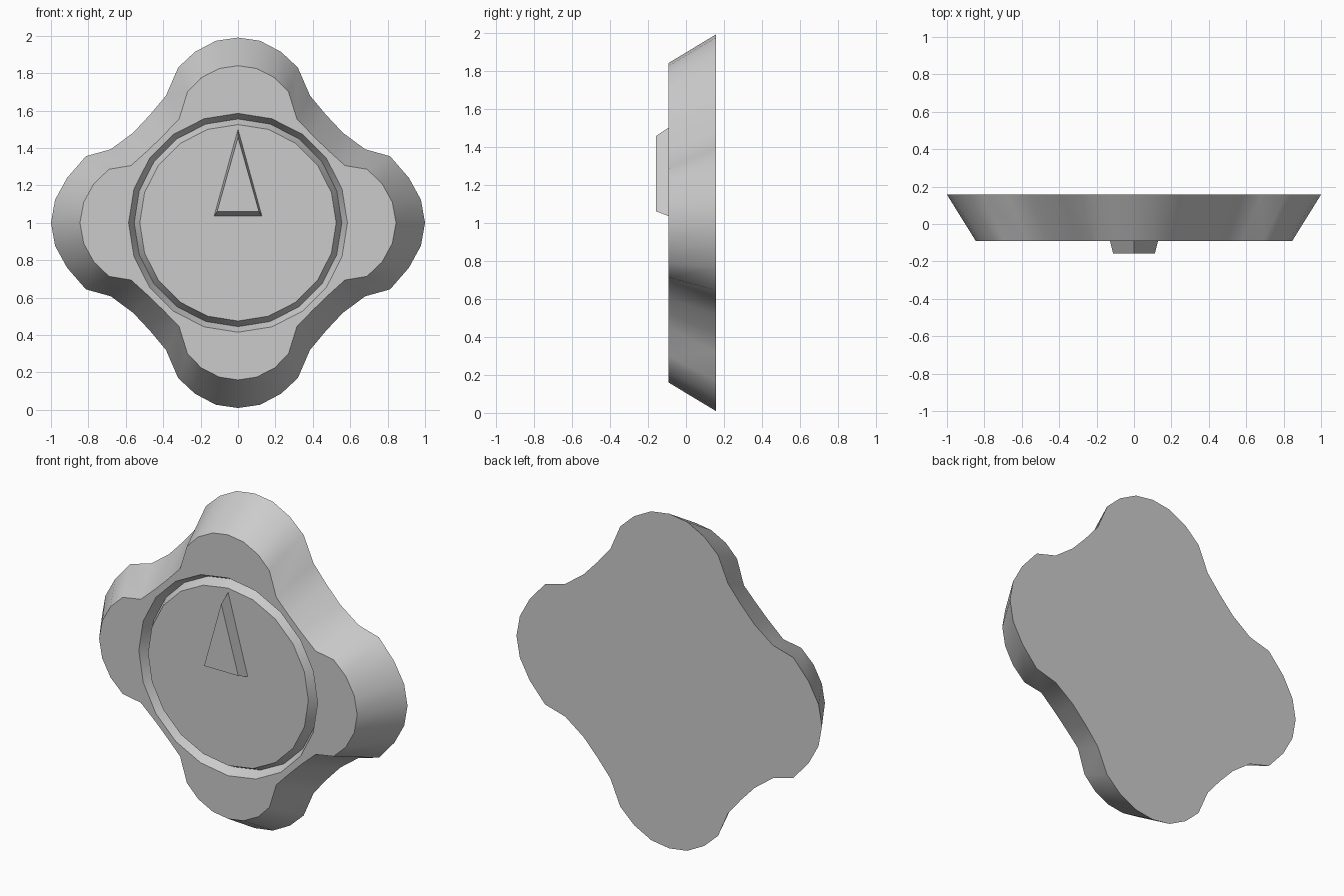
import bpy, bmesh, math

if "Cube" in bpy.data.objects:
    bpy.data.objects.remove(bpy.data.objects["Cube"])

BACK, FRONT, TIP, GROOVE = 0.157, -0.092, -0.157, -0.035
CZ = 1.0  # height of the knob centre

grey = bpy.data.materials.new("grey")
grey.diffuse_color = (0.6, 0.6, 0.6, 1)
grey.use_nodes = True
grey.node_tree.nodes["Principled BSDF"].inputs["Base Color"].default_value = grey.diffuse_color


def mirrored(quarter):
    """Mirror a quarter outline (top to right) into a full closed loop."""
    right = quarter + [(x, -z) for x, z in quarter[-2::-1]]
    return right + [(-x, z) for x, z in right[-2:0:-1]]


def circle(r, n=20):
    return [(r * math.sin(2 * math.pi * i / n), r * math.cos(2 * math.pi * i / n)) for i in range(n)]


def add_loop(bm, pts, y):
    return [bm.verts.new((x, y, z + CZ)) for x, z in pts]


def bridge(bm, a, b):
    for i in range(len(a)):
        j = (i + 1) % len(a)
        bm.faces.new((a[i], a[j], b[j], b[i]))


def finish(bm, name, angle):
    bmesh.ops.recalc_face_normals(bm, faces=bm.faces)
    mesh = bpy.data.meshes.new(name)
    bm.to_mesh(mesh)
    bm.free()
    mesh.materials.append(grey)
    ob = bpy.data.objects.new(name, mesh)
    bpy.context.collection.objects.link(ob)
    bpy.ops.object.select_all(action='DESELECT')
    ob.select_set(True)
    bpy.context.view_layer.objects.active = ob
    bpy.ops.object.shade_smooth_by_angle(angle=math.radians(angle))


# four-lobed knob body with a V groove around its dial face
outer = mirrored([(0, .99), (.118, .973), (.23, .914), (.32, .83), (.385, .68), (.47, .578),
                  (.56, .482), (.68, .393), (.813, .356), (.914, .24), (.978, .123), (1, 0)])
inner = mirrored([(0, .84), (.10, .825), (.197, .775), (.27, .70), (.315, .555), (.392, .475),
                  (.47, .398), (.572, .306), (.69, .286), (.77, .21), (.825, .11), (.845, 0)])
bm = bmesh.new()
back = add_loop(bm, outer, BACK)
rim = add_loop(bm, inner, FRONT)
bm.faces.new(back)
bridge(bm, back, rim)
groove = [add_loop(bm, circle(r), y) for r, y in ((.585, FRONT), (.555, GROOVE), (.525, FRONT))]
bridge(bm, groove[0], groove[1])
bridge(bm, groove[1], groove[2])
bm.faces.new(groove[2])
bm.edges.ensure_lookup_table()
edges = [bm.edges.get((lp[i - 1], lp[i])) for lp in (rim, groove[0]) for i in range(len(lp))]
bmesh.ops.triangle_fill(bm, edges=edges, use_beauty=True, normal=(0, -1, 0))
finish(bm, "knob_body", 50)

# raised triangular pointer
bm = bmesh.new()
base = add_loop(bm, [(0, .5), (.128, .035), (-.128, .035)], FRONT)
top = add_loop(bm, [(0, .457), (.112, .06), (-.112, .06)], TIP)
bridge(bm, base, top)
bm.faces.new(top)
bm.faces.new(base)
finish(bm, "pointer", 30)
